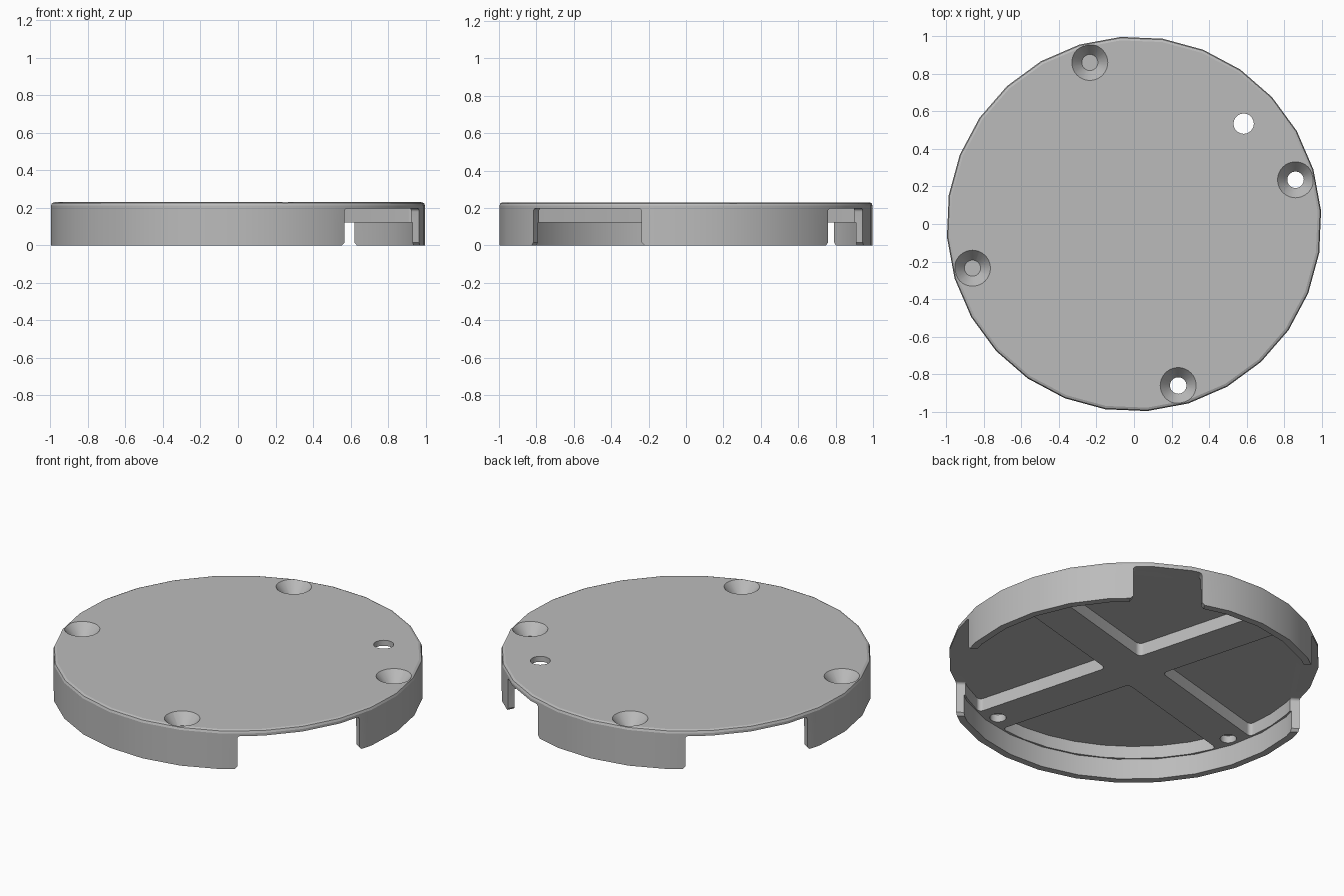
import bpy, bmesh
from math import sin, cos, asin, radians, pi, tau
from mathutils import Matrix, Vector

cube = bpy.data.objects.get("Cube")
if cube:
    bpy.data.objects.remove(cube)

SIDES = 28                   # facets around the rim
PHASE = radians(222.6)
HEIGHT, CEILING, RIB = 0.23, 0.197, 0.122
INNER, RIB_HALF = 0.96, 0.11
RIB_ANGLE = radians(15.3)
HOLE_REACH = 0.893

grey = bpy.data.materials.new("plain grey")
grey.use_nodes = True
grey.diffuse_color = (0.5, 0.5, 0.5, 1)
grey.node_tree.nodes["Principled BSDF"].inputs["Base Color"].default_value = (0.5, 0.5, 0.5, 1)


def finish(bm, name):
    """Turn every face outward and make the object."""
    bmesh.ops.recalc_face_normals(bm, faces=bm.faces)
    if bm.calc_volume(signed=True) < 0:
        bmesh.ops.reverse_faces(bm, faces=bm.faces)
    mesh = bpy.data.meshes.new(name)
    bm.to_mesh(mesh)
    bm.free()
    mesh.materials.append(grey)
    obj = bpy.data.objects.new(name, mesh)
    bpy.context.collection.objects.link(obj)
    return obj


def prism(name, points, low, high, matrix=Matrix(), pick=None, radius=0.0, steps=6):
    """Join two copies of an outline along local z, rounding the picked edges."""
    bm = bmesh.new()
    bottom = [bm.verts.new((x, y, low)) for x, y in points]
    top = [bm.verts.new((x, y, high)) for x, y in points]
    bm.faces.new(bottom[::-1])
    bm.faces.new(top)
    for i in range(len(points)):
        bm.faces.new((bottom[i - 1], bottom[i], top[i], top[i - 1]))
    bm.normal_update()
    if pick:
        bmesh.ops.bevel(bm, geom=[e for e in bm.edges if pick(e)], offset=radius,
                        segments=steps, profile=0.5, affect='EDGES')
    bm.transform(matrix)
    return finish(bm, name)


def is_long(edge):
    return abs(edge.verts[0].co.z - edge.verts[1].co.z) > 1e-4


def ring(radius):
    return [(radius * cos(PHASE + tau * i / SIDES), radius * sin(PHASE + tau * i / SIDES))
            for i in range(SIDES)]


def round_cutter(name, x, y, r_low, r_high, low, high):
    bm = bmesh.new()
    bmesh.ops.create_cone(bm, cap_ends=True, segments=32, radius1=r_low,
                          radius2=r_high, depth=high - low)
    bm.transform(Matrix.Translation((x, y, (low + high) / 2)))
    return finish(bm, name)


def volume(obj):
    bm = bmesh.new()
    bm.from_mesh(obj.data)
    result = bm.calc_volume()
    bm.free()
    return result


def cut(obj, cutter):
    """Subtract the cutter, falling back to the second solver if nothing came off."""
    cutter.hide_render = True
    before = volume(obj)
    for solver in ('EXACT', 'MANIFOLD'):
        mod = obj.modifiers.new("cut", 'BOOLEAN')
        mod.operation = 'DIFFERENCE'
        mod.solver = solver
        mod.object = cutter
        bpy.context.view_layer.update()
        bpy.ops.object.modifier_apply(modifier=mod.name)
        if volume(obj) < before - 1e-6:
            break
    bpy.data.objects.remove(cutter)


# Faceted cap with a softened top edge
cap = prism("round_cap", ring(1.0), 0, HEIGHT,
            pick=lambda e: all(v.co.z > RIB for v in e.verts), radius=0.018, steps=2)

# Hollow below the ribs
cutters = [prism("hollow_cutter", ring(INNER), -0.1, RIB)]

# Four rounded pockets that leave the cross of ribs
reach = INNER - 0.012
start = asin(RIB_HALF / reach)
arc = [start + (pi / 2 - 2 * start) * i / 8 for i in range(9)]
pocket = [(RIB_HALF, RIB_HALF)] + [(reach * cos(a), reach * sin(a)) for a in arc]
for i in range(4):
    turn = Matrix.Rotation(RIB_ANGLE + i * pi / 2, 4, 'Z')
    cutters.append(prism("pocket_cutter", pocket, RIB - 0.03, CEILING, turn,
                         lambda e: is_long(e) and e.calc_face_angle() > radians(50), 0.03))

# Openings in the side wall: direction in degrees, half width
for degrees, half in ((-34.5, 0.351), (145.5, 0.351), (60.75, 0.189)):
    a = radians(degrees)
    side, up, out = Vector((-sin(a), cos(a), 0)), Vector((0, 0, 1)), Vector((cos(a), sin(a), 0))
    frame = Matrix((side, up, out)).transposed().to_4x4()
    outline = [(-half - 0.03, -0.015), (half + 0.03, -0.015), (half, 0.015),
               (half, CEILING), (-half, CEILING), (-half, 0.015)]
    cutters.append(prism("opening_cutter", outline, 0.87, 1.2, frame,
                         lambda e: is_long(e) and e.verts[0].co.y > RIB, 0.018))

# Countersunk screw holes at the rib ends
for i in range(4):
    a = RIB_ANGLE + i * pi / 2
    x, y = HOLE_REACH * cos(a), HOLE_REACH * sin(a)
    cutters.append(round_cutter("screw_hole_cutter", x, y, 0.044, 0.044, -0.1, 0.3))
    cutters.append(round_cutter("countersink_cutter", x, y, 0.043, 0.104, 0.165, 0.24))

# Plain cable hole
cutters.append(round_cutter("cable_hole_cutter", 0.585, 0.535, 0.054, 0.054, -0.1, 0.3))

# Cut everything out of the cap
bpy.ops.object.select_all(action='DESELECT')
bpy.context.view_layer.objects.active = cap
cap.select_set(True)
for cutter in cutters:
    cut(cap, cutter)

bpy.ops.object.shade_smooth_by_angle(angle=radians(20))
